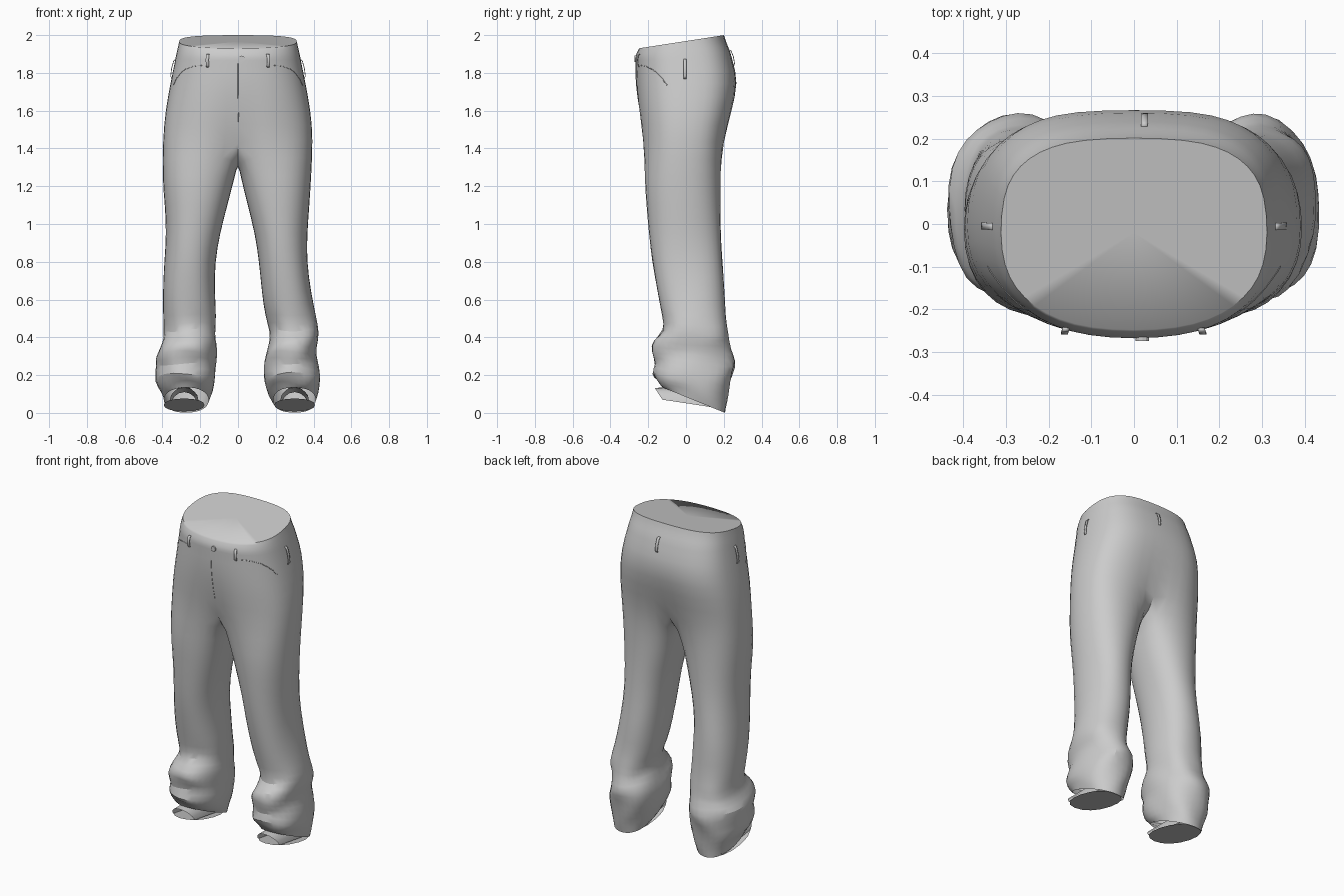
import bpy, bmesh
from math import sin, cos, pi, radians, copysign
from mathutils import Vector
from mathutils.bvhtree import BVHTree

if "Cube" in bpy.data.objects:
    bpy.data.objects.remove(bpy.data.objects["Cube"])


def oval(cx, cy, a, b, deg, n):
    """Point on a squared-off oval."""
    t = radians(deg)
    c, s = cos(t), sin(t)
    return (cx + a * copysign(abs(c) ** (2 / n), c),
            cy + b * copysign(abs(s) ** (2 / n), s))


def finish(name, bm, angle=40):
    bmesh.ops.recalc_face_normals(bm, faces=bm.faces)
    me = bpy.data.meshes.new(name)
    bm.to_mesh(me)
    bm.free()
    ob = bpy.data.objects.new(name, me)
    bpy.context.collection.objects.link(ob)
    for p in me.polygons:
        p.use_smooth = True
    me.set_sharp_from_angle(angle=radians(angle))
    return ob


def bridge(bm, r1, r2):
    n = len(r1)
    for i in range(n):
        j = (i + 1) % n
        bm.faces.new((r1[i], r1[j], r2[j], r2[i]))


# Hip rings: z front, z back, half width, y front, y back
HIPS = [(1.93, 2.00, .312, -.250, .203),
        (1.91, 1.965, .318, -.262, .213),
        (1.88, 1.91, .328, -.272, .238),
        (1.855, 1.87, .334, -.268, .246),
        (1.75, 1.75, .357, -.270, .281),
        (1.60, 1.60, .385, -.260, .254),
        (1.46, 1.44, .398, -.242, .211)]

# Leg rings: z front, z back, y front, y back, left inner/outer x, right inner/outer x
LEGS = [(1.24, 1.24, -.222, .184, .018, .402, .015, .388),
        (1.10, 1.10, -.210, .182, .055, .388, .050, .379),
        (.95, .95, -.197, .184, .095, .380, .090, .366),
        (.80, .80, -.180, .193, .122, .390, .110, .366),
        (.64, .64, -.152, .207, .122, .400, .125, .387),
        (.51, .50, -.125, .209, .113, .397, .145, .414),
        (.435, .41, -.108, .228, .120, .390, .174, .435),
        (.385, .34, -.182, .232, .115, .398, .167, .420),
        (.325, .28, -.190, .268, .110, .446, .138, .408),
        (.26, .21, -.150, .248, .117, .428, .135, .434),
        (.21, .13, -.190, .230, .118, .446, .138, .440),
        (.16, .06, -.145, .217, .135, .405, .160, .428),
        (.135, .0, -.125, .207, .155, .392, .185, .412)]

# Trousers: hips split at the crotch into two legs
bm = bmesh.new()
rings = []
for r, (zf, zb, hw, yf, yb) in enumerate(HIPS):
    ring = []
    for i in range(24):
        square = 2.9 if 6 < i < 18 else 2.4
        x, y = oval(0, (yf + yb) / 2, hw * 1.007, (yb - yf) / 2, -90 + 15 * i, square)
        z = zf + (zb - zf) * (y - yf) / (yb - yf)
        if r >= 5 and i in (0, 12):          # centre seam and seat cleft
            y *= (.93 if r == 5 else .84)
        ring.append(bm.verts.new((x, y, z)))
    if rings:
        bridge(bm, rings[-1], ring)
    rings.append(ring)
cap = bm.faces.new(rings[0])
crease = bm.edges.layers.float.new('crease_edge')
for e in cap.edges:
    e[crease] = 1.0

crotch = [bm.verts.new(p) for p in ((0, -.14, 1.37), (0, -.02, 1.315), (0, .10, 1.35))]
last = rings[-1]
for side in (-1, 1):
    prev = [last[(side * i) % 24] for i in range(13)] + crotch[::-1]
    for r, row in enumerate(LEGS):
        zf, zb, yf, yb = row[:4]
        xi, xo = row[4:6] if side < 0 else row[6:8]
        ring = []
        for k in range(16):
            w = 1.015
            if 5 < r < 12:                   # bunched cloth
                w += .05 * sin(k * 1.96 + r * 1.7 + side)
            elif r > 1:                      # soft creases
                w += .014 * sin(k * 1.57 + r * 2.1 + side)
            x, y = oval((xi + xo) / 2, (yf + yb) / 2, (xo - xi) / 2 * w,
                        (yb - yf) / 2 * w, -135 + 22.5 * k, 2.25)
            z = zf + (zb - zf) * (y - yf) / (yb - yf)
            if 5 < r < 12:
                z += .018 * sin(k * 1.2 + r * 2.3 + side)
            ring.append(bm.verts.new((side * x, y, max(z, 0))))
        bridge(bm, prev, ring)
        prev = ring
trousers = finish("trousers", bm, 60)
sub = trousers.modifiers.new("smooth", 'SUBSURF')
sub.levels = sub.render_levels = 1

# Sloping sole and arched flap inside each hem
for name, cx in (("left", -.285), ("right", .30)):
    bm = bmesh.new()
    rim = []
    for i in range(16):
        x, y = oval(cx, .02, .108, .183, i * 22.5, 2.2)
        rim.append(bm.verts.new((x, y, .042 - .034 * (y - .02) / .183)))
    bm.faces.new(rim)
    finish(name + "_hem_sole", bm)

    bm = bmesh.new()
    rows = []
    for y, low, high in ((-.165, .07, .132), (-.02, .048, .14), (.13, .025, .11)):
        rows.append([bm.verts.new((cx - .075 * cos(pi * i / 8),
                                   y + .04 * (1 - sin(pi * i / 8)),
                                   low + (high - low) * sin(pi * i / 8))) for i in range(9)])
    for a, b in zip(rows, rows[1:]):
        for i in range(8):
            bm.faces.new((a[i], a[i + 1], b[i + 1], b[i]))
    finish(name + "_hem_flap", bm)

# Details are projected onto the cloth surface
bpy.context.view_layer.update()
tree = BVHTree.FromObject(trousers, bpy.context.evaluated_depsgraph_get())


def on_cloth(p, lift=0.0):
    loc, nor, _, _ = tree.find_nearest(Vector(p))
    return loc + nor * lift


def belt_loop(name, x, y, z0, z1, across):
    """Small strap that bows away from the waistband."""
    bm = bmesh.new()
    w = Vector(across) * .008
    rows = []
    for f, lift in ((0, .001), (.12, .009), (.5, .012), (.88, .009), (1, .001)):
        p = on_cloth((x, y, z0 + (z1 - z0) * f), lift)
        rows.append((bm.verts.new(p - w), bm.verts.new(p + w)))
    for a, b in zip(rows, rows[1:]):
        bm.faces.new((a[0], a[1], b[1], b[0]))
    ob = finish(name, bm)
    ob.modifiers.new("thick", 'SOLIDIFY').thickness = .004


belt_loop("front_left_loop", -.167, -.27, 1.83, 1.91, (1, 0, 0))
belt_loop("front_right_loop", .165, -.27, 1.83, 1.91, (1, 0, 0))
belt_loop("left_loop", -.36, -.005, 1.77, 1.88, (0, 1, 0))
belt_loop("right_loop", .36, -.005, 1.77, 1.88, (0, 1, 0))
belt_loop("back_loop", .025, .27, 1.84, 1.94, (1, 0, 0))


def seam(name, pts):
    cu = bpy.data.curves.new(name, 'CURVE')
    cu.dimensions = '3D'
    cu.bevel_depth = .002
    cu.bevel_resolution = 1
    sp = cu.splines.new('POLY')
    sp.points.add(len(pts) - 1)
    for q, p in zip(sp.points, pts):
        q.co = (*on_cloth(p), 1)
    bpy.context.collection.objects.link(bpy.data.objects.new(name, cu))


# Fly and scooped front pocket seams
seam("fly_seam", [(.0, -.28, 1.85 - .04 * i) for i in range(9)])
for name, s in (("left_pocket_seam", -1), ("right_pocket_seam", 1)):
    seam(name, [(s * (.20 + .17 * sin(t * pi / 20)), -.26 + .15 * t / 10,
                 1.74 + .1 * cos(t * pi / 20)) for t in range(11)])

# Waist button
bpy.ops.mesh.primitive_cylinder_add(vertices=12, radius=.016, depth=.012,
                                    location=on_cloth((.02, -.28, 1.875), .001),
                                    rotation=(pi / 2, 0, 0))
bpy.context.object.name = "button"
